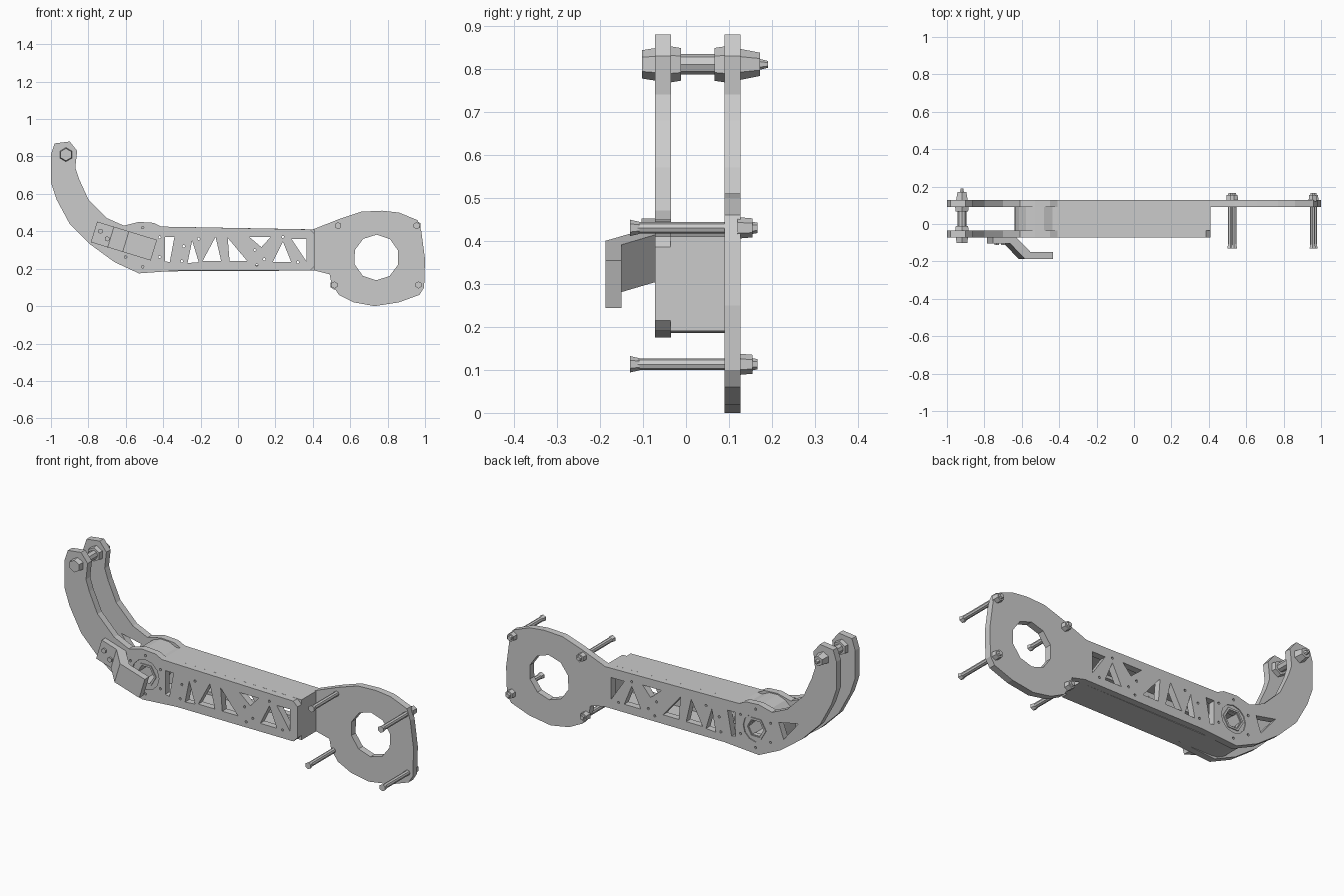
import bpy, bmesh
from math import sin, cos, pi, radians
from mathutils import Matrix, Vector

if "Cube" in bpy.data.objects:
    bpy.data.objects.remove(bpy.data.objects["Cube"])

HUB = (-0.51, 0.315)


def ring(cx, cz, r, n, start=0.0, sweep=2 * pi):
    """Regular polygon, or an arc when sweep is less than a full turn."""
    count = n if sweep >= 2 * pi else n + 1
    return [(cx + r * cos(start + sweep * i / n), cz + r * sin(start + sweep * i / n))
            for i in range(count)]


def extrude_profile(name, loops, depth, matrix):
    """Flat sheet from an outline plus hole loops, extruded evenly about its plane."""
    cu = bpy.data.curves.new(name, 'CURVE')
    cu.dimensions = '2D'
    cu.fill_mode = 'BOTH'
    cu.extrude = depth / 2
    for pts in loops:
        sp = cu.splines.new('POLY')
        sp.points.add(len(pts) - 1)
        for p, (a, b) in zip(sp.points, pts):
            p.co = (a, b, 0, 1)
        sp.use_cyclic_u = True
    tmp = bpy.data.objects.new(name + "_curve", cu)
    bpy.context.collection.objects.link(tmp)
    dg = bpy.context.evaluated_depsgraph_get()
    me = bpy.data.meshes.new_from_object(tmp.evaluated_get(dg))
    bpy.data.objects.remove(tmp)
    bm = bmesh.new()
    bm.from_mesh(me)
    bmesh.ops.remove_doubles(bm, verts=bm.verts, dist=1e-5)
    bmesh.ops.transform(bm, matrix=matrix, verts=bm.verts)
    bmesh.ops.recalc_face_normals(bm, faces=bm.faces)
    for f in bm.faces:
        f.smooth = False
    bm.to_mesh(me)
    bm.free()
    ob = bpy.data.objects.new(name, me)
    bpy.context.collection.objects.link(ob)
    return ob


def plate(name, loops, y0, y1):
    """Upright sheet in the x-z plane between two y values."""
    m = Matrix.Translation((0, (y0 + y1) / 2, 0)) @ Matrix.Rotation(pi / 2, 4, 'X')
    return extrude_profile(name, loops, y1 - y0, m)


def rod(bm, x, z, y0, y1, r0, r1=None, n=6):
    """Prism along y, radius r0 at y0 and r1 at y1."""
    m = Matrix.Translation((x, (y0 + y1) / 2, z)) @ Matrix.Rotation(-pi / 2, 4, 'X')
    bmesh.ops.create_cone(bm, cap_ends=True, segments=n, radius1=r0,
                          radius2=r0 if r1 is None else r1, depth=y1 - y0, matrix=m)


def bolt(name, x, z, pieces):
    bm = bmesh.new()
    for p in pieces:
        rod(bm, x, z, *p)
    me = bpy.data.meshes.new(name)
    bm.to_mesh(me)
    bm.free()
    bpy.context.collection.objects.link(bpy.data.objects.new(name, me))


# Curved arm outline: underside from the hub up to the tip, then back down the inside
arm = [(-.32, .19), (-.53, .175), (-.66, .235), (-.79, .33), (-.90, .44), (-.97, .57),
       (-1, .66), (-1, .81), (-.98, .87), (-.90, .88), (-.86, .83), (-.87, .74),
       (-.85, .68), (-.80, .57), (-.70, .47), (-.61, .43), (-.53, .45), (-.45, .445),
       (-.41, .425)]
# Rounded mounting flange on the right
flange = [(.40, .41), (.54, .465), (.66, .505), (.77, .51), (.86, .50), (.96, .46),
          (.98, .40), (1, .25), (.995, .10), (.97, .06), (.86, .02), (.73, 0), (.62, .02),
          (.54, .06), (.50, .12), (.49, .17), (.41, .19)]

# Truss cut-outs shared by both plates
truss = [
    [(-.39, .37), (-.34, .37), (-.365, .235), (-.39, .24)],
    [(-.27, .23), (-.245, .35), (-.21, .235)],
    [(-.19, .24), (-.12, .37), (-.09, .24)],
    [(-.055, .365), (.05, .24), (-.045, .24)],
    [(.06, .37), (.175, .37), (.125, .315)],
    [(.185, .235), (.24, .345), (.285, .235)],
    [(.285, .36), (.365, .36), (.365, .24)],
]
# Small screw holes around the hub and between the cut-outs
small = [ring(x, z, .007, 6) for x, z in
         [(-.29, .32), (-.30, .24), (-.21, .36), (.10, .22), (.09, .30), (.14, .25),
          (.24, .37), (.32, .235)] + ring(*HUB, .105, 6, pi / 6)]

# Back plate with the flange and its large round opening
plate("back_plate", [arm + flange, ring(.74, .26, .122, 10, .3), ring(*HUB, .075, 12),
                     [(-.65, .385), (-.77, .41), (-.68, .30)]] + truss + small, .09, .127)
# Front plate stops at the end of the channel
plate("front_plate", [arm + [(.385, .41), (.41, .385), (.41, .215), (.385, .19)],
                      ring(*HUB, .082, 12)] + truss + small, -.072, -.035)

# Hollow channel body between the plates, wrapping round the hub
a0, sweep = radians(55), radians(220)
outer = [(.41, .19), (.41, .41), (-.41, .425)] + ring(*HUB, .13, 10, a0, sweep)
inner = [(.38, .22), (.38, .385), (-.42, .39)] + ring(*HUB, .10, 10, a0, sweep)
plate("channel_body", [outer, inner], -.036, .091)

# Hub bearings with hexagonal bores
plate("front_bearing", [ring(*HUB, .082, 12), ring(*HUB, .05, 6)], -.065, -.038)
plate("back_bearing", [ring(*HUB, .075, 12), ring(*HUB, .045, 6)], .095, .122)
plate("hub_hex_tube", [ring(*HUB, .062, 6), ring(*HUB, .05, 6)], -.07, .127)

# Bent bracket: side profile extruded across its width, tilted down to the right
tilt = radians(17)
bend = [(-.77, -.067), (-.77, -.103), (-.68, -.103), (-.60, -.187), (-.45, -.187),
        (-.45, -.15), (-.57, -.15), (-.65, -.067)]
bend = [((x + .61) / cos(tilt), y) for x, y in bend]
extrude_profile("bent_bracket", [bend], .115,
                Matrix.Translation((-.61, 0, .348)) @ Matrix.Rotation(tilt, 4, 'Y'))
for i, (x, z) in enumerate([(-.735, .40), (-.70, .36)]):
    bolt(f"bracket_screw_{i + 1}", x, z, [(-.112, -.09, .014)])

# Long flange bolts with nuts on the back
for i, (x, z) in enumerate([(.535, .43), (.955, .43), (.515, .113), (.965, .113)]):
    bolt(f"flange_bolt_{i + 1}", x, z, [
        (-.13, -.108, .019, .014), (-.115, .10, .0135, .0135, 8),
        (.12, .155, .025, .022), (.15, .166, .015, .012)])

# Axle bolt across the arm tips with inner and outer nuts
bolt("tip_axle", -.92, .81, [
    (-.102, -.07, .033, .038), (-.036, -.012, .042, .038), (-.05, .10, .024, .024, 8),
    (.066, .091, .038, .042), (.126, .172, .036, .027), (.165, .19, .014, .008)])
